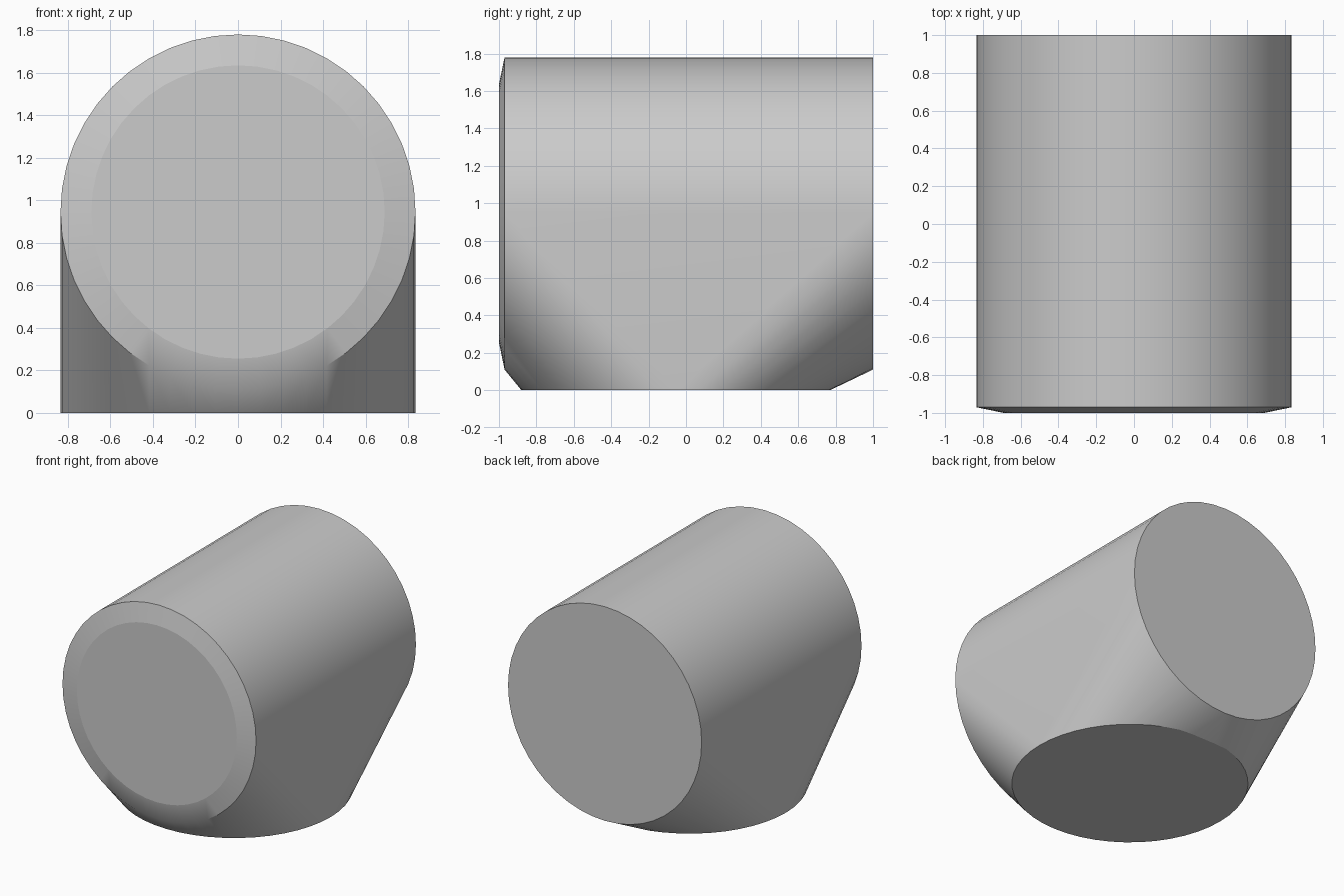
import bpy
import bmesh
from math import cos, sin, tau

if "Cube" in bpy.data.objects:
    bpy.data.objects.remove(bpy.data.objects["Cube"], do_unlink=True)

SEGMENTS = 48
RADIUS = 0.835
AXIS_Z = 0.945

grey = bpy.data.materials.new("plain grey")
grey.use_nodes = True
grey.diffuse_color = (0.6, 0.6, 0.6, 1)
grey.node_tree.nodes["Principled BSDF"].inputs["Base Color"].default_value = (0.6, 0.6, 0.6, 1)

bm = bmesh.new()


def circle(radius):
    for i in range(SEGMENTS):
        a = tau * i / SEGMENTS
        yield radius * cos(a), radius * sin(a)


# Upright rings: front face, chamfer edge, back face
for y, radius in ((-1, 0.69), (-0.97, RADIUS), (1, RADIUS)):
    for u, v in circle(radius):
        bm.verts.new((u, y, AXIS_Z + v))

# Flat round foot, slightly trimmed at the rear
for u, v in circle(RADIUS):
    bm.verts.new((u, min(v - 0.045, 0.77), 0))

# Skin stretched over all the rings
bmesh.ops.remove_doubles(bm, verts=bm.verts, dist=0.0001)
bmesh.ops.convex_hull(bm, input=bm.verts)
bmesh.ops.delete(bm, geom=[v for v in bm.verts if not v.link_faces], context="VERTS")
bmesh.ops.dissolve_limit(bm, angle_limit=0.005, verts=bm.verts, edges=bm.edges)
bmesh.ops.recalc_face_normals(bm, faces=bm.faces)

# Smooth skin with crisp borders around the flat caps
for face in bm.faces:
    face.smooth = True
for edge in bm.edges:
    caps = any(len(f.verts) > 12 for f in edge.link_faces)
    if caps or edge.calc_face_angle(0) > 0.6:
        edge.smooth = False

mesh = bpy.data.meshes.new("rounded_body")
bm.to_mesh(mesh)
bm.free()
mesh.materials.append(grey)
body = bpy.data.objects.new("rounded_body", mesh)
bpy.context.collection.objects.link(body)
